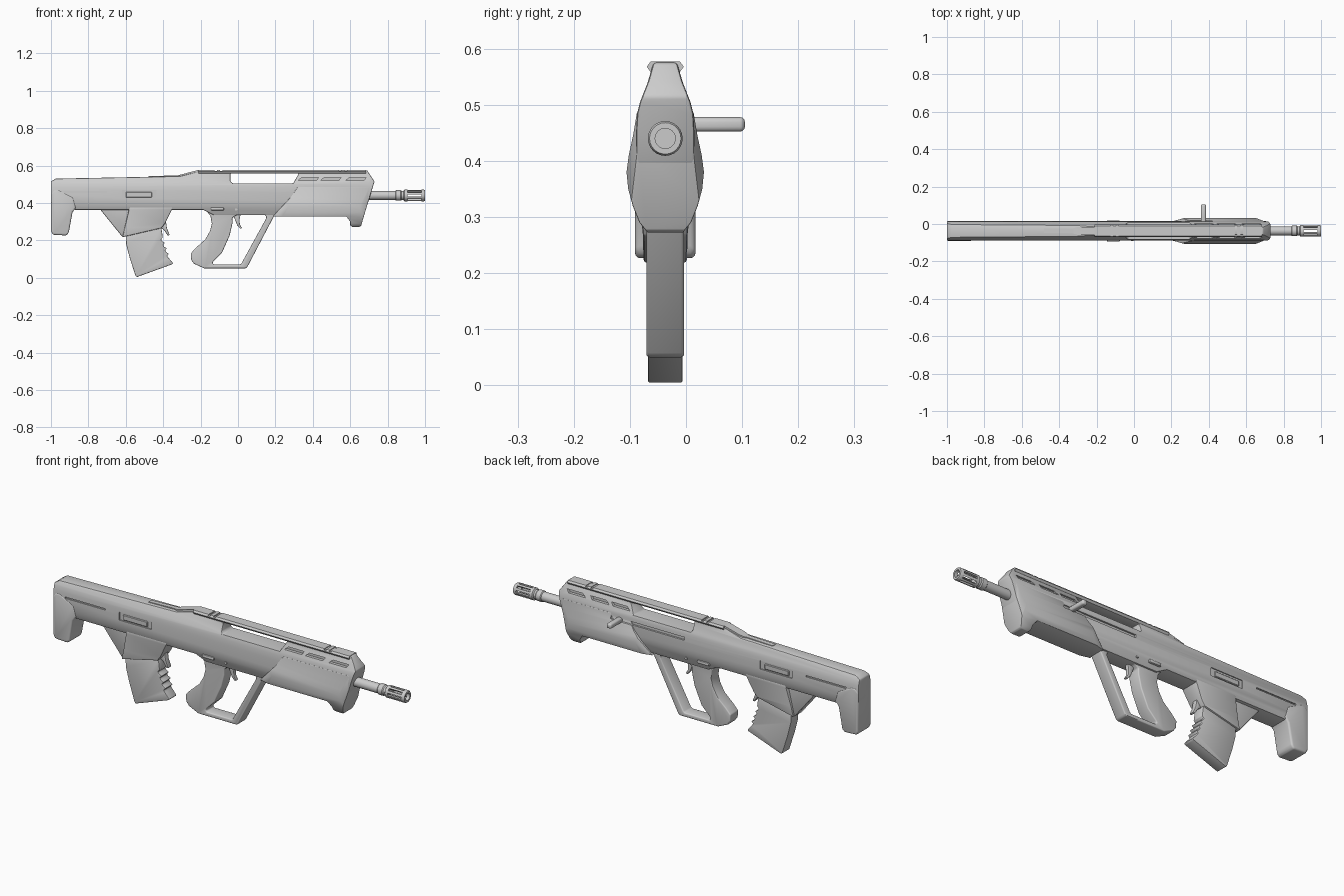
import bpy, bmesh, math
from mathutils import Vector, Matrix

if "Cube" in bpy.data.objects:
    bpy.data.objects.remove(bpy.data.objects["Cube"])

CY = -0.037          # the body's mid-plane sits off centre because of the side handle
grey = bpy.data.materials.new("matte_grey")
grey.diffuse_color = (0.6, 0.6, 0.6, 1)
grey.use_nodes = True
grey.node_tree.nodes["Principled BSDF"].inputs["Base Color"].default_value = grey.diffuse_color


def make(name, bm):
    bmesh.ops.recalc_face_normals(bm, faces=bm.faces)
    me = bpy.data.meshes.new(name)
    bm.to_mesh(me)
    bm.free()
    ob = bpy.data.objects.new(name, me)
    bpy.context.collection.objects.link(ob)
    me.materials.append(grey)
    return ob


def prism(name, pts, axis, lo, hi):
    """Extrude a 2D outline along an axis."""
    put = {'x': lambda a, b, t: (t, a, b), 'y': lambda a, b, t: (a, t, b),
           'z': lambda a, b, t: (a, b, t)}[axis]
    bm = bmesh.new()
    f = bm.faces.new([bm.verts.new(put(a, b, lo)) for a, b in pts])
    r = bmesh.ops.extrude_face_region(bm, geom=[f])
    step = Vector(put(0, 0, hi - lo))
    bmesh.ops.translate(bm, vec=step, verts=[v for v in r['geom'] if isinstance(v, bmesh.types.BMVert)])
    return make(name, bm)


def side(name, pts, hw):
    return prism(name, pts, 'y', -hw, hw)


def mirror(half):
    """Close a half outline given as (half width, height), top to bottom."""
    return half + [(-y, z) for y, z in reversed(half)]


def box(name, x0, x1, y0, y1, z0, z1):
    return prism(name, [(x0, z0), (x1, z0), (x1, z1), (x0, z1)], 'y', y0, y1)


def bake(ob):
    dg = bpy.context.evaluated_depsgraph_get()
    me = bpy.data.meshes.new_from_object(ob.evaluated_get(dg))
    ob.modifiers.clear()
    ob.data = me


def cut(ob, tool, op='DIFFERENCE'):
    m = ob.modifiers.new("cut", 'BOOLEAN')
    m.operation, m.object, m.solver = op, tool, 'EXACT'
    bake(ob)
    bpy.data.objects.remove(tool)


def bevel(ob, w, seg=2, angle=30):
    m = ob.modifiers.new("bevel", 'BEVEL')
    m.width, m.segments, m.limit_method, m.angle_limit = w, seg, 'ANGLE', math.radians(angle)
    bake(ob)


def lathe(name, prof, n=24, z=0.44):
    """Revolve (x, radius) points about the barrel line."""
    bm = bmesh.new()
    rings = [[bm.verts.new((x, r * math.cos(i * math.tau / n), z + r * math.sin(i * math.tau / n)))
              for i in range(n)] for x, r in prof]
    for a, b in zip(rings, rings[1:]):
        for i in range(n):
            bm.faces.new((a[i], a[(i + 1) % n], b[(i + 1) % n], b[i]))
    bm.faces.new(rings[0])
    bm.faces.new(rings[-1])
    return make(name, bm)


# Receiver and stock: side outline crossed with the end section
body = side("receiver_body", [
    (-1, .40), (-1, .515), (-.975, .53), (-.31, .543), (-.21, .568), (.69, .575), (.73, .515),
    (.695, .40), (.66, .335), (-.13, .335), (-.185, .363), (-.87, .363)], .1)
cut(body, prism("section", mirror([(.021, .60), (.021, .575), (.030, .543), (.045, .505), (.050, .485),
                                   (.052, .45), (.052, .385), (.040, .33)]), 'x', -1.1, .8), 'INTERSECT')
cut(body, side("sight_gap", [(-.04, .515), (-.03, .505), (.295, .505), (.325, .557), (-.04, .557)], .1))
bevel(body, .005)
for s in (-1, 1):
    # Slanted vents near the top
    for x0, x1 in ((.32, .43), (.44, .55), (.575, .685)):
        cut(body, prism("vent", [(x0, .519), (x1 - .012, .519), (x1, .535), (x0 + .02, .535)],
                        'y', *sorted((s * .024, s * .1))))
    # Long stock groove and the port recess
    cut(body, box("groove", -.93, -.70, *sorted((s * .046, s * .1)), .455, .462))
    cut(body, box("port", -.62, -.435, *sorted((s * .046, s * .1)), .425, .468))
    port = box("port_cover", -.60, -.46, *sorted((s * .04, s * .0515)), .430, .458)
    bevel(port, .003, 1)
# Slide slot for the side handle
cut(body, box("slot", .0, .42, .042, .1, .457, .473))

# Handguard with bulging sides and drooping nose
guard = side("handguard", [
    (.185, .327), (.285, .435), (.32, .487), (.712, .487), (.70, .42), (.658, .277), (.65, .272), (.61, .272),
    (.60, .28), (.60, .30), (.58, .327)], .1)
cut(guard, prism("section", mirror([(.049, .50), (.051, .483), (.057, .447), (.065, .41), (.069, .38),
                                    (.066, .35), (.058, .32), (.046, .29), (.032, .273), (.02, .268)]),
                 'x', .1, .8), 'INTERSECT')
cut(guard, prism("plan", [(.17, -.046), (.20, -.05), (.28, -.072), (.645, -.072), (.72, -.042), (.72, .042),
                          (.645, .072), (.28, .072), (.20, .05), (.17, .046)], 'z', 0, 1), 'INTERSECT')
cut(guard, box("slot", .15, .42, .046, .1, .457, .50))
bevel(guard, .004)

# Butt foot
foot = side("butt_foot", [(-1, .25), (-.99, .23), (-.917, .226), (-.905, .24), (-.885, .35), (-.865, .375),
                          (-.88, .43), (-.96, .47), (-.985, .47), (-1, .45)], .054)
bevel(foot, .012, 3)

# Top rail with two pairs of cross grooves
rail = prism("top_rail", mirror([(.026, .577), (.033, .568), (.026, .558)]), 'x', -.21, .685)
for x in (-.125, -.095, .54, .57):
    cut(rail, box("notch", x, x + .012, -.1, .1, .571, .6))
hump = prism("rear_sight_ramp", [(-.48, -.012), (-.33, -.012), (-.30, -.022), (-.21, -.022), (-.21, .022),
                                 (-.30, .022), (-.33, .012), (-.48, .012)], 'z', .53, .60)
cut(hump, side("slope", [(-.5, .52), (-.5, .542), (-.32, .548), (-.21, .577), (-.2, .52)], .1), 'INTERSECT')

# Grip and trigger guard as one loop
grip = side("grip_loop", [
    (.20, .345), (.19, .325), (.05, .058), (.04, .05), (-.18, .05), (-.235, .075), (-.25, .095), (-.253, .13),
    (-.225, .16), (-.175, .205), (-.15, .25), (-.14, .29), (-.147, .33), (-.17, .36)], .0335)
cut(grip, side("opening", [(-.01, .335), (.148, .335), (.152, .32), (.018, .076), (.01, .071), (-.13, .071),
                           (-.137, .08), (-.13, .09), (-.085, .135), (-.045, .225), (-.03, .29), (-.03, .32)], .1))
bevel(grip, .009, 3)

# Trigger and magazine catch
trig = side("trigger", [(-.03, .345), (.015, .345), (.008, .31), (.01, .285), (.022, .265), (.012, .262),
                        (-.004, .28), (-.012, .30)], .010)
catch = side("magazine_catch", [(-.41, .30), (-.385, .30), (-.38, .265), (-.365, .228), (-.375, .225),
                                (-.395, .255), (-.41, .265)], .014)
for ob in (trig, catch):
    bevel(ob, .003)

# Magazine well with a thinner rear web
web = side("well_web", [(-.74, .375), (-.733, .36), (-.618, .218), (-.55, .25), (-.50, .375)], .030)
well = side("magazine_well", [(-.58, .38), (-.618, .217), (-.41, .265), (-.39, .29), (-.345, .38)], .1)
cut(well, prism("section", mirror([(.052, .40), (.050, .365), (.040, .27), (.038, .20)]), 'x', -.8, 0), 'INTERSECT')
for ob in (web, well):
    bevel(ob, .006)

# Magazine with a ribbed front edge
front = [(-.41, .27)]
for i in range(4):
    x, z = -.402 + i * .011, .215 - i * .029
    front += [(x, z), (x - .010, z - .010), (x - .004, z - .020)]
mag = side("magazine", [(-.60, .23)] + front + [(-.347, .078), (-.352, .072), (-.54, .004), (-.548, .01),
                                               (-.580, .11), (-.598, .18)], .031)
bevel(mag, .005)

# Selector buttons on both sides
for s in (-1, 1):
    sel = box("selector", -.145, -.075, *sorted((s * .04, s * .057)), .360, .377)
    bevel(sel, .006)
    pin = prism("pin", [(-.01 + .007 * math.cos(a * math.pi / 5), .365 + .007 * math.sin(a * math.pi / 5))
                        for a in range(10)], 'y', *sorted((s * .03, s * .053)))

# Side handle, standing out on one side
handle = box("charging_handle", .357, .385, .03, .142, .452, .478)
bevel(handle, .009, 3)

# Barrel and slotted muzzle
lathe("barrel", [(.66, .024), (.85, .024), (.85, .018), (.90, .018)])
muzzle = lathe("muzzle", [(.84, .023), (.845, .028), (.87, .028), (.875, .024), (.885, .024), (.89, .031),
                          (.994, .031), (1, .028)])
cut(muzzle, lathe("bore", [(.88, .018), (1.1, .018)]))
for i in range(8):
    slot = box("slot", .905, .982, .012, .05, -.006, .006)
    slot.data.transform(Matrix.Translation((0, 0, .44)) @ Matrix.Rotation(i * math.pi / 4, 4, 'X'))
    cut(muzzle, slot)

# Shift to the mid-plane and shade
for ob in list(bpy.data.objects):
    ob.data.transform(Matrix.Translation((0, CY, 0)))
    bpy.ops.object.select_all(action='DESELECT')
    ob.select_set(True)
    bpy.context.view_layer.objects.active = ob
    bpy.ops.object.shade_smooth_by_angle(angle=math.radians(30))
